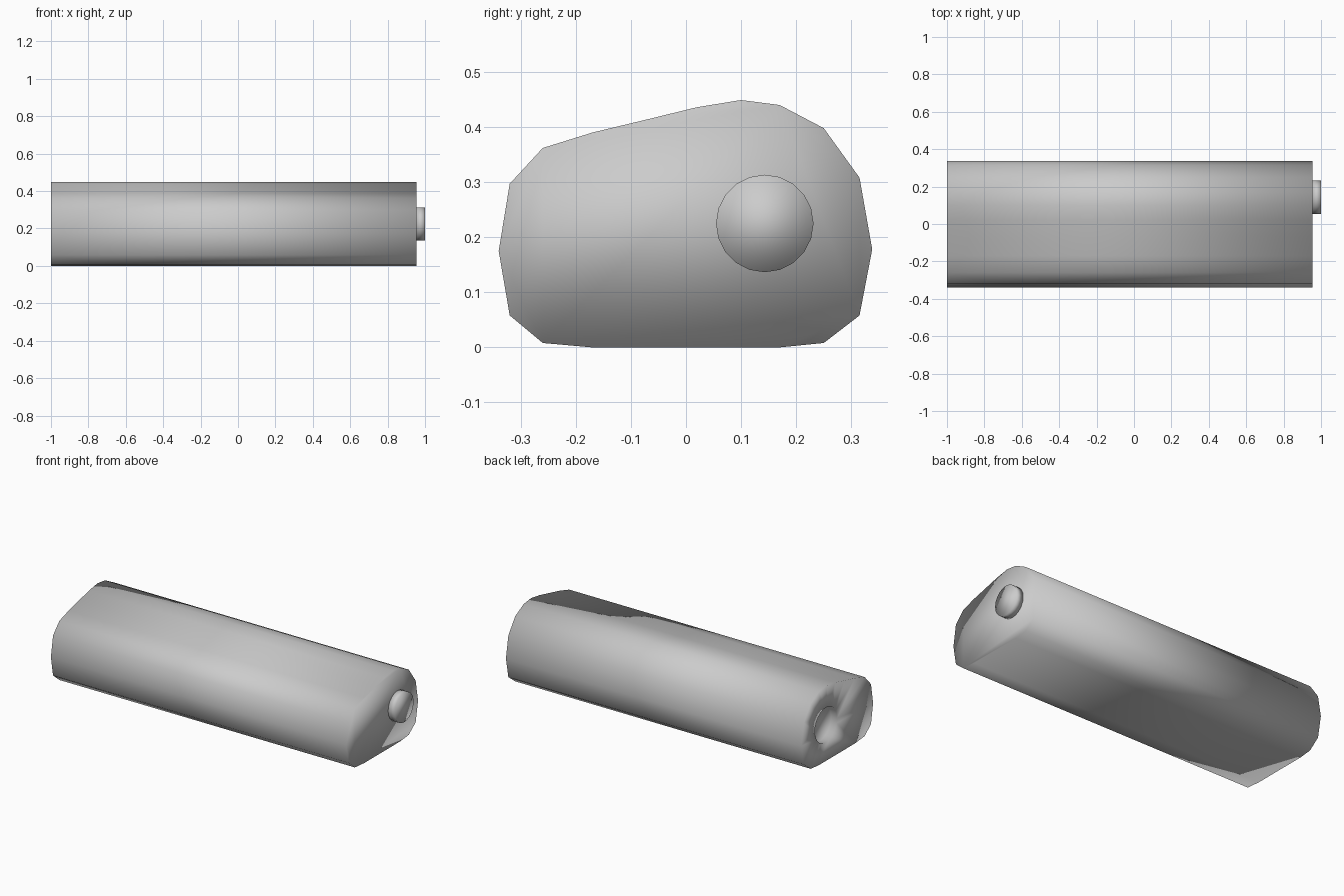
import bpy, bmesh, math

if "Cube" in bpy.data.objects:
    bpy.data.objects.remove(bpy.data.objects["Cube"])

LEFT, RIGHT = -1.0, 0.955
PROFILE = [(-.17, 0), (.17, 0), (.25, .008), (.315, .058), (.338, .178),
           (.315, .308), (.25, .398), (.17, .44), (.10, .449), (.02, .436),
           (-.07, .414), (-.17, .39), (-.26, .362), (-.32, .297),
           (-.34, .175), (-.32, .058), (-.26, .008)]


def circle(cy, cz, r, n=20):
    return [(cy + r * math.cos(2 * math.pi * i / n),
             cz + r * math.sin(2 * math.pi * i / n)) for i in range(n)]


def ring(bm, points, x):
    return [bm.verts.new((x, y, z)) for y, z in points]


def walls(bm, a, b):
    for i in range(len(a)):
        j = (i + 1) % len(a)
        bm.faces.new((a[i], a[j], b[j], b[i]))


def finish(bm, name):
    bmesh.ops.recalc_face_normals(bm, faces=bm.faces)
    for f in bm.faces:
        f.smooth = True
    mesh = bpy.data.meshes.new(name)
    bm.to_mesh(mesh)
    bm.free()
    obj = bpy.data.objects.new(name, mesh)
    bpy.context.collection.objects.link(obj)
    return obj


# Long body: extruded profile with a shallow round recess in the left end
bm = bmesh.new()
left = ring(bm, PROFILE, LEFT)
right = ring(bm, PROFILE, RIGHT)
hole = circle(.105, .215, .105, 24)
rim = ring(bm, hole, LEFT)
floor = ring(bm, hole, LEFT + .04)
edges = [bm.edges.new((loop[i], loop[(i + 1) % len(loop)]))
         for loop in (left, rim) for i in range(len(loop))]
bmesh.ops.triangle_fill(bm, edges=edges, use_beauty=True, normal=(-1, 0, 0))
# Drop any triangles that were filled across the recess opening
rim_set = set(rim)
extra = [f for f in bm.faces if all(v in rim_set for v in f.verts)]
bmesh.ops.delete(bm, geom=extra, context='FACES_ONLY')
walls(bm, left, right)
walls(bm, rim, floor)
bm.faces.new(right)
bm.faces.new(floor)
finish(bm, "body")

# Round button on the right end
bm = bmesh.new()
button = circle(.143, .225, .0885)
inner = ring(bm, button, RIGHT)
outer = ring(bm, button, 1.0)
walls(bm, inner, outer)
bm.faces.new(inner)
bm.faces.new(outer)
finish(bm, "end_button")
